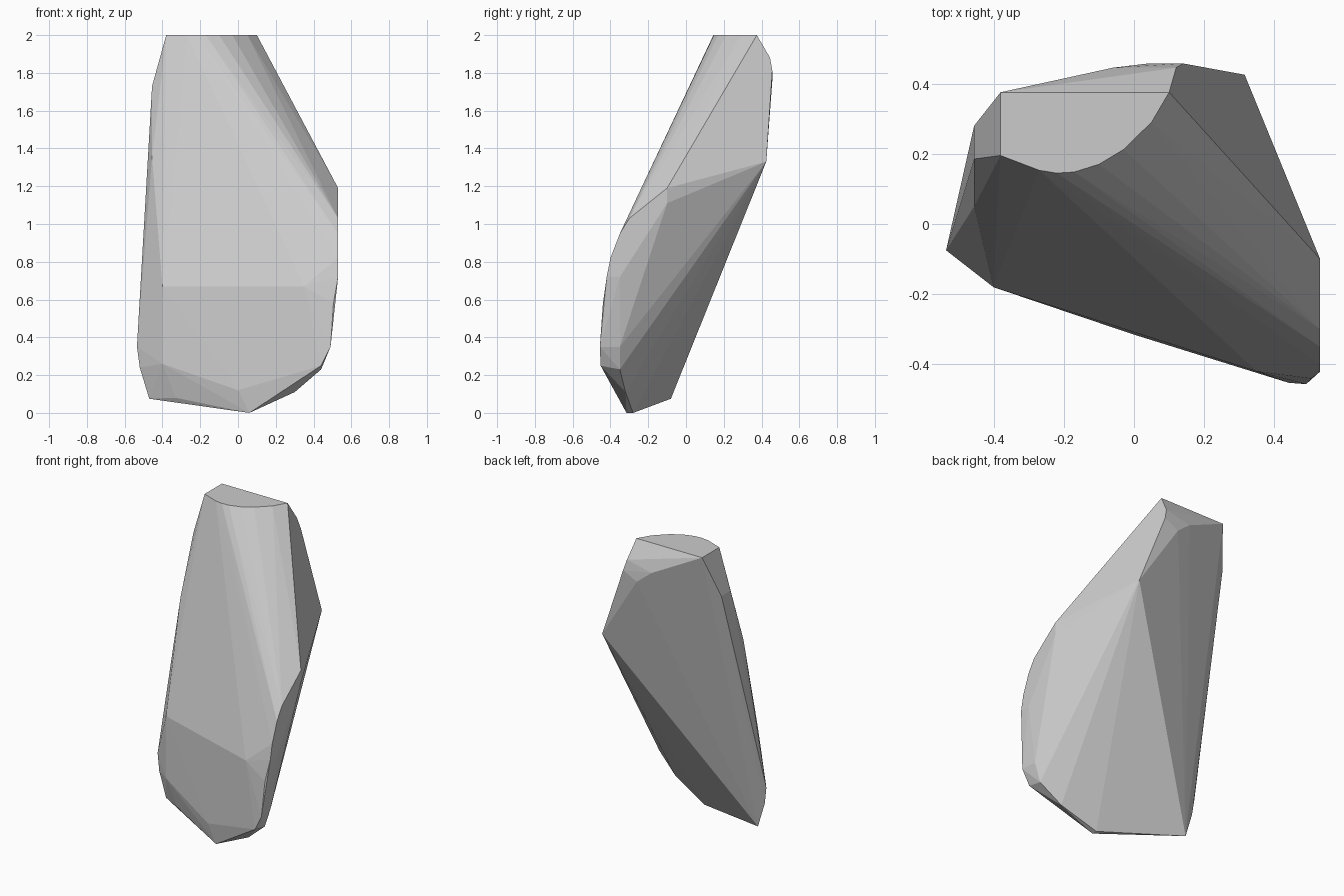
import bpy, bmesh

# Flat cap on top: straight back edge and scooped front edge (x, y)
cap = [(-0.38, 0.375), (0.10, 0.375), (0.05, 0.29), (-0.03, 0.212),
       (-0.10, 0.17), (-0.17, 0.148), (-0.22, 0.145), (-0.27, 0.153), (-0.38, 0.195)]
points = [(x, y, 2.0) for x, y in cap]

# Right side facet, upright at x = 0.53 (y, z)
side = [(-0.10, 1.19), (-0.10, 1.11), (-0.30, 1.03), (-0.35, 0.95),
        (-0.40, 0.82), (-0.42, 0.72), (-0.35, 0.72)]
points += [(0.53, y, z) for y, z in side]

# Back shoulder, with the sharp rear corner first
points += [(0.315, 0.425, 1.33), (0.14, 0.457, 1.81), (0.12, 0.445, 1.88),
           (0.04, 0.457, 1.76), (-0.06, 0.445, 1.84)]

# Left edge, from top to bottom
points += [(-0.455, 0.28, 1.73), (-0.455, 0.185, 1.73), (-0.455, 0.05, 1.355),
           (-0.535, -0.075, 0.35), (-0.52, -0.08, 0.24), (-0.47, -0.08, 0.075)]

# Lower front face
points += [(-0.40, -0.18, 0.67), (-0.40, -0.18, 0.26), (0.0, -0.315, 0.12),
           (0.44, -0.452, 0.25), (0.49, -0.456, 0.35), (0.35, -0.42, 0.67),
           (0.505, -0.44, 0.58)]

# Foot and lower right chamfers
points += [(-0.33, -0.16, 0.08), (0.06, -0.315, 0.0), (0.06, -0.28, 0.0),
           (0.30, -0.32, 0.11), (0.44, -0.35, 0.23), (0.48, -0.35, 0.35)]

# Wrap the chiselled planes into one solid rock
bm = bmesh.new()
for p in points:
    bm.verts.new(p)
hull = bmesh.ops.convex_hull(bm, input=bm.verts[:])
inside = {g for g in hull["geom_interior"] + hull["geom_unused"]
          if isinstance(g, bmesh.types.BMVert)}
bmesh.ops.delete(bm, geom=list(inside), context='VERTS')
bmesh.ops.dissolve_limit(bm, angle_limit=0.01, verts=bm.verts[:], edges=bm.edges[:])
bmesh.ops.recalc_face_normals(bm, faces=bm.faces[:])
mesh = bpy.data.meshes.new("rock")
bm.to_mesh(mesh)
bm.free()
bpy.context.collection.objects.link(bpy.data.objects.new("rock", mesh))
